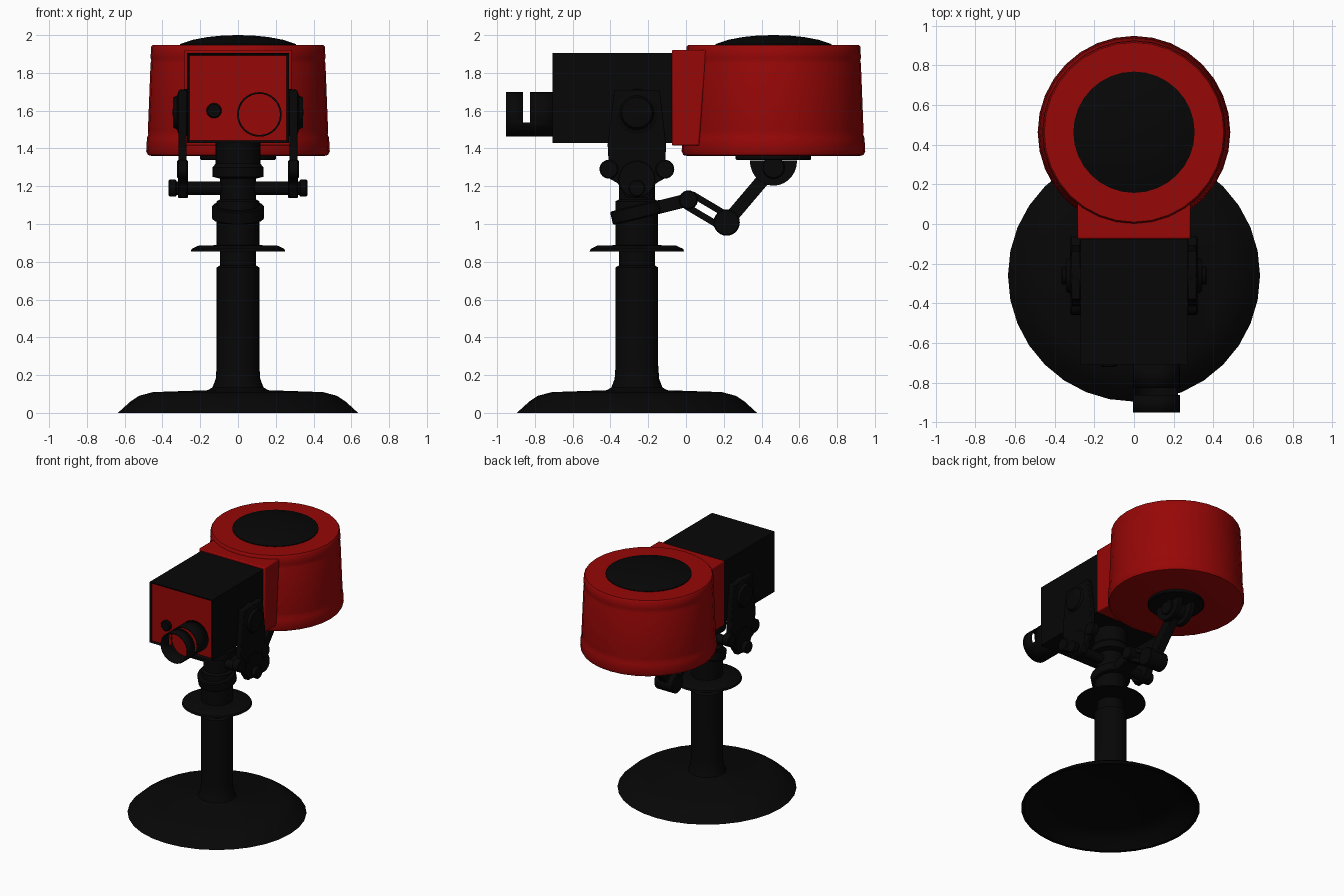
import bpy, bmesh, math
from mathutils import Vector, Matrix

cube = bpy.data.objects.get("Cube")
if cube:
    bpy.data.objects.remove(cube)


def material(name, color):
    m = bpy.data.materials.new(name)
    m.use_nodes = True
    m.diffuse_color = color
    m.node_tree.nodes["Principled BSDF"].inputs["Base Color"].default_value = color
    return m


BLACK = material("matte black", (0.002, 0.002, 0.002, 1))
RED = material("deep red", (0.31, 0.002, 0.002, 1))
AXIS_Y = -0.26   # post position
DRUM_Y = 0.463   # drum position
UP, SIDE, FRONT = Vector((0, 0, 1)), Vector((1, 0, 0)), Vector((0, -1, 0))


def finish(name, bm, mats, angle=35, bevel=0):
    bmesh.ops.recalc_face_normals(bm, faces=bm.faces)
    mesh = bpy.data.meshes.new(name)
    bm.to_mesh(mesh)
    bm.free()
    for m in mats:
        mesh.materials.append(m)
    ob = bpy.data.objects.new(name, mesh)
    bpy.context.collection.objects.link(ob)
    bpy.ops.object.select_all(action="DESELECT")
    ob.select_set(True)
    bpy.context.view_layer.objects.active = ob
    bpy.ops.object.shade_smooth_by_angle(angle=math.radians(angle))
    if bevel:
        mod = ob.modifiers.new("soft edges", "BEVEL")
        mod.width, mod.segments = bevel, 2
    return ob


def lathe(name, profile, origin, mat, axis=UP, segs=32, keep=None):
    """Spin (radius, height) points around an axis."""
    bm = bmesh.new()
    rings = []
    for r, h in profile:
        count = 1 if r == 0 else segs
        rings.append([bm.verts.new((r * math.cos(math.tau * i / segs),
                                    r * math.sin(math.tau * i / segs), h))
                      for i in range(count)])
    for a, b in zip(rings, rings[1:]):
        for i in range(segs):
            j = (i + 1) % segs
            quad = [a[i % len(a)], a[j % len(a)], b[j % len(b)], b[i % len(b)]]
            bm.faces.new(list(dict.fromkeys(quad)))
    turn = UP.rotation_difference(Vector(axis)).to_matrix().to_4x4()
    bm.transform(Matrix.Translation(origin) @ turn)
    if keep:
        drop = [f for f in bm.faces if not keep(f.calc_center_median())]
        bmesh.ops.delete(bm, geom=drop, context="FACES")
    return finish(name, bm, [mat])


def rod(name, start, end, r, mat=BLACK, segs=24, edge=0.006):
    """Solid cylinder with softened rims between two points."""
    axis = Vector(end) - Vector(start)
    n = axis.length
    edge = min(edge, n / 3)
    return lathe(name, [(0, 0), (r - edge, 0), (r, edge), (r, n - edge), (r - edge, n), (0, n)],
                 start, mat, axis, segs)


def plate(name, outline, x0, x1, mat=BLACK, bevel=0):
    """Extrude a (y, z) outline across x."""
    bm = bmesh.new()
    face = bm.faces.new([bm.verts.new((x0, y, z)) for y, z in outline])
    out = bmesh.ops.extrude_face_region(bm, geom=[face])["geom"]
    bmesh.ops.translate(bm, vec=(x1 - x0, 0, 0),
                        verts=[v for v in out if isinstance(v, bmesh.types.BMVert)])
    return finish(name, bm, [mat], bevel=bevel)


def bar(name, a, b, width, x0, x1):
    """Straight bar between two (y, z) points."""
    a, b = Vector(a), Vector(b)
    side = (b - a).orthogonal().normalized() * width / 2
    return plate(name, [a + side, b + side, b - side, a - side], x0, x1, bevel=0.005)


# Hollow dished base flowing into the post
lathe("base_and_post", [(0, 0.1), (0.2, 0.1), (0.44, 0.09), (0.51, 0.072), (0.555, 0.045),
                        (0.615, 0), (0.636, 0), (0.57, 0.06), (0.525, 0.09), (0.45, 0.11),
                        (0.16, 0.12), (0.135, 0.135), (0.118, 0.18), (0.113, 0.25),
                        (0.113, 0.77), (0.096, 0.78), (0.096, 0.86)], (0, AXIS_Y, 0), BLACK)
lathe("post_flange", [(0, 0.855), (0.25, 0.855), (0.245, 0.868), (0.21, 0.885), (0.113, 0.888),
                      (0.113, 1.12), (0.095, 1.13), (0.095, 1.24), (0.135, 1.25), (0.135, 1.3),
                      (0.118, 1.32), (0.118, 1.43), (0, 1.43)], (0, AXIS_Y, 0), BLACK)

# Tilted clamp ring and its arm
tilt = Vector((0, -0.24, 1)).normalized()
centre = Vector((0, AXIS_Y, 1.062))
rod("clamp_ring", centre - tilt * 0.036, centre + tilt * 0.036, 0.138, segs=32)
bar("clamp_arm", (-0.2, 1.075), (0, 1.125), 0.07, -0.06, 0.06)

# Folding brace up to the drum
ELBOW_A, ELBOW_B, HUB = (0.013, 1.128), (0.215, 1.008), (DRUM_Y, 1.3)
for name, (y, z), r, w in (("upper_joint", ELBOW_A, 0.05, 0.08), ("elbow_joint", ELBOW_B, 0.07, 0.08),
                           ("hub_pivot", HUB, 0.06, 0.09)):
    rod(name, (-w, y, z), (w, y, z), r)
for s in (-1, 1):
    dy, dz = s * 0.018, s * 0.03
    bar("lower_link_bar", (ELBOW_A[0] + dy, ELBOW_A[1] + dz),
        (ELBOW_B[0] + dy, ELBOW_B[1] + dz), 0.034, -0.04, 0.04)
bar("upper_link", ELBOW_B, HUB, 0.07, -0.035, 0.035)

# Hub brackets: rounded ears below the drum
ear = [(DRUM_Y + 0.125 * math.cos(t), 1.335 + 0.132 * math.sin(t))
       for t in (math.pi + math.pi * i / 14 for i in range(15))]
for s in (-1, 1):
    plate("hub_ear", ear, s * 0.04, s * 0.075)
rod("hub_plate", (0, DRUM_Y, 1.338), (0, DRUM_Y, 1.37), 0.2, segs=32)

# Drum with soft bands near both rims and a domed cap
lathe("drum", [(0, 1.36), (0.455, 1.36), (0.477, 1.365), (0.486, 1.385), (0.482, 1.455),
               (0.475, 1.475), (0.477, 1.495), (0.463, 1.85), (0.459, 1.865), (0.463, 1.88),
               (0.46, 1.938), (0.453, 1.947), (0, 1.947)], (0, DRUM_Y, 0), RED, segs=32)
lathe("drum_cap", [(0.306, 1.945), (0.306, 1.953), (0.24, 1.975), (0.16, 1.99), (0.08, 1.998),
                   (0, 2.0)], (0, DRUM_Y, 0), BLACK, segs=32)

# Red collar between drum and housing
plate("collar", [(-0.075, 1.415), (0.07, 1.415), (0.107, 1.922), (-0.075, 1.922)],
      -0.286, 0.286, RED, bevel=0.008)

# Housing with a recessed red front panel
bm = bmesh.new()
bmesh.ops.create_cube(bm, size=1)
bmesh.ops.scale(bm, vec=(0.54, 0.645, 0.475), verts=bm.verts)
bmesh.ops.translate(bm, vec=(0, -0.3855, 1.6675), verts=bm.verts)
bm.faces.ensure_lookup_table()
front = min(bm.faces, key=lambda f: f.calc_center_median().y)
bmesh.ops.inset_region(bm, faces=[front], thickness=0.018)
bmesh.ops.translate(bm, vec=(0, 0.012, 0), verts=front.verts)
front.material_index = 1
finish("housing", bm, [BLACK, RED])

# Open lens tube, slotted through its upper part, with a red disc behind the slot
LENS = Vector((0.113, -0.695, 1.58))
tube = lathe("lens_tube", [(0.118, 0), (0.118, 0.132), (0.118, 0.168), (0.118, 0.257)],
             LENS, BLACK, FRONT,
             keep=lambda c: not (-0.862 < c.y < -0.828 and c.z > 1.535))
wall = tube.modifiers.new("wall", "SOLIDIFY")
wall.thickness, wall.offset = 0.009, -1
rod("lens_disc", LENS + FRONT * 0.123, LENS + FRONT * 0.131, 0.111, RED, 32, 0.001)
rod("front_button", (-0.127, -0.69, 1.6), (-0.127, -0.722, 1.6), 0.04)

# Yoke: one arm, pivot disc and clamp knobs on each side
arm = [(0.12, 1.71), (0.155, 1.42), (0.145, 1.24), (0.1, 1.215), (0.06, 1.14)]
outline = [(AXIS_Y + y, z) for y, z in arm] + [(AXIS_Y - y, z) for y, z in reversed(arm)]
for s in (-1, 1):
    plate("yoke_arm", outline, s * 0.272, s * 0.315, bevel=0.006)
    lathe("pivot_disc", [(0, 0), (0.125, 0), (0.12, 0.045), (0.09, 0.055), (0.08, 0.075), (0, 0.078)],
          (s * 0.268, AXIS_Y, 1.59), BLACK, SIDE * s)
    for k in (-1, 1):
        y = AXIS_Y + k * 0.148
        rod("yoke_knob", (s * 0.266, y, 1.29), (s * 0.322, y, 1.29), 0.05)
    rod("yoke_collar", (s * 0.264, AXIS_Y, 1.237), (s * 0.318, AXIS_Y, 1.237), 0.1)
    rod("crossbar_end", (s * 0.325, AXIS_Y, 1.19), (s * 0.367, AXIS_Y, 1.19), 0.045)
rod("crossbar", (-0.36, AXIS_Y, 1.19), (0.36, AXIS_Y, 1.19), 0.036)
